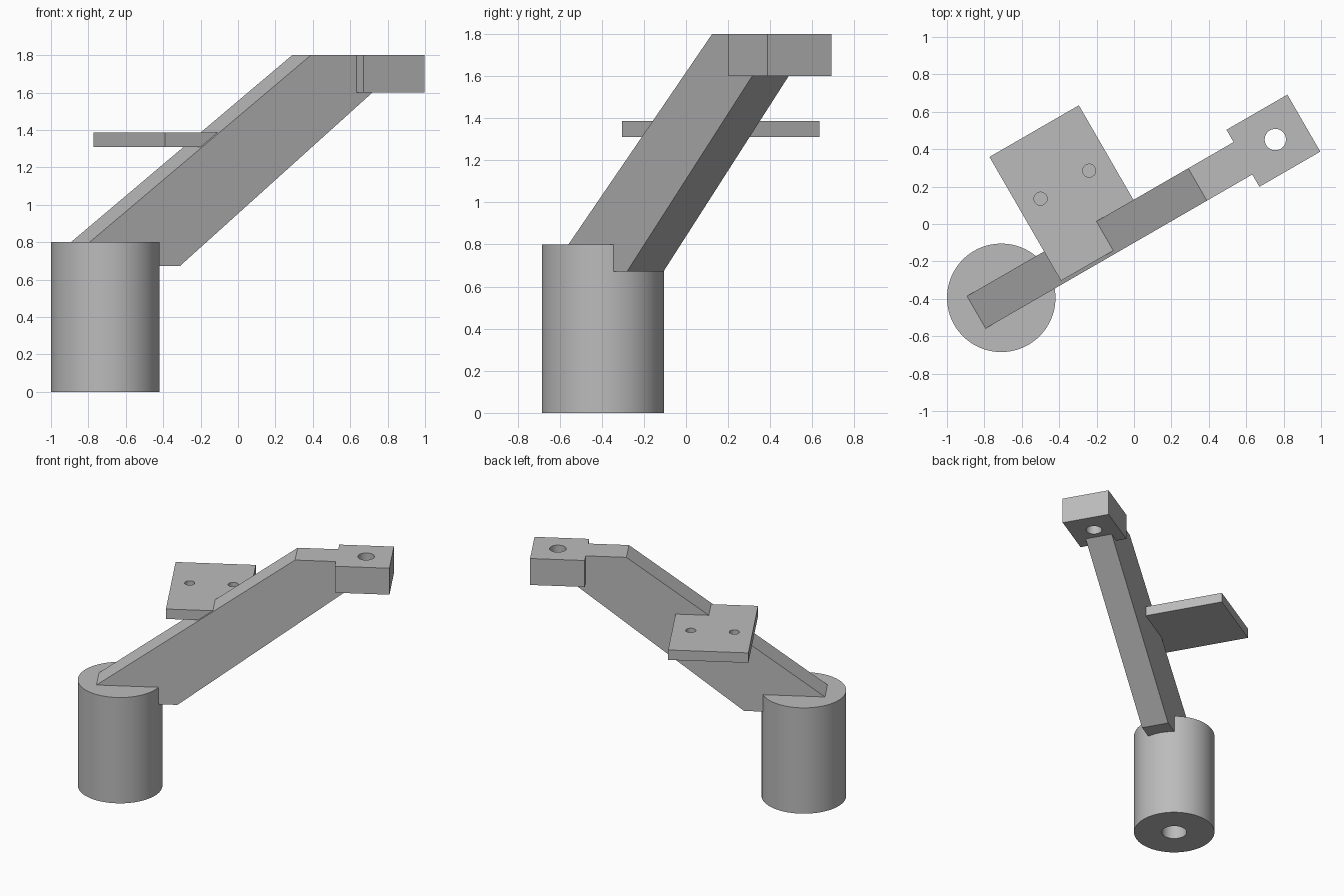
import bpy, bmesh, math
from mathutils import Matrix, Vector

if "Cube" in bpy.data.objects:
    bpy.data.objects.remove(bpy.data.objects["Cube"], do_unlink=True)

# The whole bracket is laid out along a straight axis, then turned about z
TURN = Matrix.Rotation(math.radians(30), 4, 'Z')
MID = 0.013          # centre line of the arm
HALF = 0.1           # half the arm thickness

grey = bpy.data.materials.new("plain_grey")
grey.use_nodes = True
grey.diffuse_color = (0.5, 0.5, 0.5, 1)
grey.node_tree.nodes["Principled BSDF"].inputs["Base Color"].default_value = (0.5, 0.5, 0.5, 1)


def add_object(name, bm):
    bmesh.ops.recalc_face_normals(bm, faces=bm.faces)
    mesh = bpy.data.meshes.new(name)
    bm.transform(TURN)
    bm.to_mesh(mesh)
    bm.free()
    mesh.materials.append(grey)
    obj = bpy.data.objects.new(name, mesh)
    bpy.context.collection.objects.link(obj)
    return obj


def prism(name, outline, to_point, direction):
    """Extrude a closed outline into a solid."""
    bm = bmesh.new()
    face = bm.faces.new([bm.verts.new(to_point(p)) for p in outline])
    grown = bmesh.ops.extrude_face_region(bm, geom=[face], use_keep_orig=True)
    verts = [g for g in grown["geom"] if isinstance(g, bmesh.types.BMVert)]
    bmesh.ops.translate(bm, verts=verts, vec=Vector(direction))
    return add_object(name, bm)


def box(name, u0, u1, v0, v1, z0, z1):
    outline = [(u0, v0), (u1, v0), (u1, v1), (u0, v1)]
    return prism(name, outline, lambda p: (p[0], p[1], z0), (0, 0, z1 - z0))


def cylinder(name, u, v, radius, z0, z1, sides=64):
    bm = bmesh.new()
    bmesh.ops.create_cone(bm, cap_ends=True, segments=sides, radius1=radius,
                          radius2=radius, depth=z1 - z0)
    bmesh.ops.translate(bm, verts=bm.verts, vec=(u, v, (z0 + z1) / 2))
    return add_object(name, bm)


def drill(obj, u, v, radius, z0, z1):
    cutter = cylinder("drill_cutter", u, v, radius, z0, z1, 48)
    cutter.hide_render = True
    mod = obj.modifiers.new("hole", 'BOOLEAN')
    mod.operation, mod.solver, mod.object = 'DIFFERENCE', 'EXACT', cutter
    bpy.context.view_layer.objects.active = obj
    bpy.ops.object.modifier_apply(modifier=mod.name)
    bpy.data.objects.remove(cutter, do_unlink=True)


# Round base with a blind bore underneath
base = cylinder("base_post", -0.812, MID, 0.29, 0, 0.8, 96)
drill(base, -0.812, MID, 0.09, -0.1, 0.4)

# Sloping arm, sunk into the base and running under the head
arm_outline = [(-0.966, 0.8), (0.4, 1.8), (0.68, 1.8), (0.68, 1.6),
               (0.78, 1.6), (-0.409, 0.672), (-0.7, 0.672)]
arm = prism("sloping_arm", arm_outline,
            lambda p: (p[0], MID - HALF, p[1]), (0, 2 * HALF, 0))

# Head block with a through hole
head = box("head_block", 0.68, 1.056, MID - 0.176, MID + 0.176, 1.6, 1.8)
drill(head, 0.88, MID, 0.057, 1.5, 1.9)

# Side plate with two blind holes
plate = box("side_plate", -0.49, 0.062, -0.068, 0.697, 1.31, 1.385)
for u in (-0.365, -0.065):
    drill(plate, u, 0.367, 0.035, 1.335, 1.45)

# Smooth the round walls, keep the edges sharp
bpy.ops.object.select_all(action='DESELECT')
for obj in (base, head, plate, arm):
    obj.select_set(True)
bpy.context.view_layer.objects.active = base
bpy.ops.object.shade_smooth_by_angle(angle=math.radians(30))
